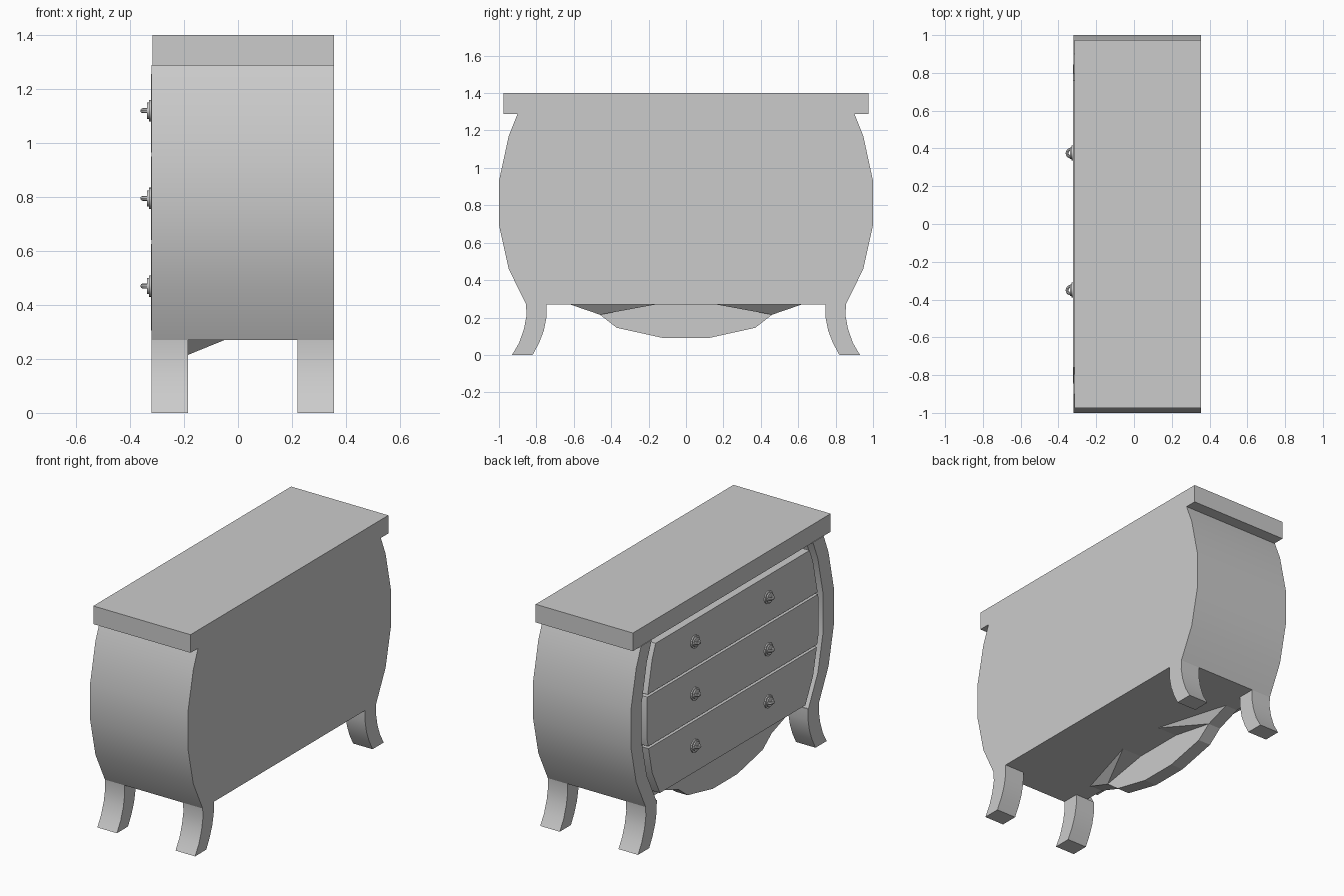
import bpy, bmesh, math
from mathutils import Matrix

if "Cube" in bpy.data.objects:
    bpy.data.objects.remove(bpy.data.objects["Cube"])

# Half outline of the swelling case as (y, z), top to bottom
SIDE = [(0.90, 1.29), (0.948, 1.17), (1.0, 0.93), (1.0, 0.695), (0.948, 0.46), (0.855, 0.27)]
FRONT, PANEL, BACK = -0.32, -0.27, 0.355


def finish(name, bm, smooth=True):
    bmesh.ops.recalc_face_normals(bm, faces=bm.faces)
    me = bpy.data.meshes.new(name)
    bm.to_mesh(me)
    bm.free()
    ob = bpy.data.objects.new(name, me)
    bpy.context.collection.objects.link(ob)
    if smooth:
        bpy.ops.object.select_all(action='DESELECT')
        ob.select_set(True)
        bpy.context.view_layer.objects.active = ob
        bpy.ops.object.shade_smooth_by_angle(angle=math.radians(35))
    return ob


def prism(name, pts, x0, x1, smooth=True):
    """Extrude a (y, z) polygon along x."""
    bm = bmesh.new()
    face = bm.faces.new([bm.verts.new((x0, y, z)) for y, z in pts])
    out = bmesh.ops.extrude_face_region(bm, geom=[face])
    moved = [v for v in out['geom'] if isinstance(v, bmesh.types.BMVert)]
    bmesh.ops.translate(bm, verts=moved, vec=(x1 - x0, 0, 0))
    return finish(name, bm, smooth)


def both(half):
    """Mirror a half outline into a closed symmetric polygon."""
    return half + [(-y, z) for y, z in reversed(half)]


def width(z):
    """Half width of the case at height z."""
    for (ya, za), (yb, zb) in zip(SIDE, SIDE[1:]):
        if zb <= z <= za:
            return yb + (ya - yb) * (z - zb) / (za - zb)
    return SIDE[-1][0]


# Case and top
prism("case", both(SIDE), PANEL, BACK)
prism("top_slab", both([(0.975, 1.40), (0.975, 1.287)]), FRONT + 0.004, BACK, False)

# Front apron
prism("apron", both([(0.62, 0.272), (0.46, 0.215), (0.37, 0.145), (0.12, 0.09)]),
      PANEL, -0.185, False)

leg_out = [(0.855, 0.27), (0.853, 0.21), (0.866, 0.14), (0.892, 0.065), (0.93, 0.0)]
leg_in = [(0.82, 0.0), (0.785, 0.065), (0.76, 0.13), (0.746, 0.20), (0.745, 0.27)]
for s, side in ((1, "left"), (-1, "right")):
    # Raised frame stile following the case outline
    stile = SIDE + [(y - 0.105, z) for y, z in reversed(SIDE)]
    prism(side + "_stile", [(s * y, z) for y, z in stile], FRONT, PANEL)
    # Curved legs
    leg = [(s * y, z) for y, z in leg_out + leg_in]
    prism(side + "_front_leg", leg, FRONT, -0.185)
    prism(side + "_back_leg", leg, 0.22, BACK)
    # Sloped brace behind the apron
    bm = bmesh.new()
    for co in ((-0.185, 0.62, 0.27), (-0.185, 0.46, 0.215), (-0.05, 0.16, 0.27), (-0.185, 0.16, 0.27)):
        bm.verts.new((co[0], s * co[1], co[2]))
    bmesh.ops.convex_hull(bm, input=bm.verts)
    finish(side + "_apron_brace", bm, False)


def pull(name, y, z):
    """Round back plate with a half-ring handle."""
    bm = bmesh.new()
    for r, depth, x in ((0.04, 0.012, FRONT - 0.004), (0.03, 0.012, FRONT - 0.012)):
        bmesh.ops.create_cone(bm, cap_ends=True, segments=20, radius1=r, radius2=r, depth=depth,
                              matrix=Matrix.Translation((x, y, z)) @ Matrix.Rotation(math.pi / 2, 4, 'Y'))
    rings = []
    for i in range(11):
        a = math.pi * i / 10
        ring = []
        for j in range(8):
            b = math.tau * j / 8
            r = 0.02 + 0.008 * math.cos(b)
            ring.append(bm.verts.new((FRONT - 0.014 - r * math.sin(a), y + r * math.cos(a),
                                      z + 0.009 * math.sin(b))))
        rings.append(ring)
    for p, q in zip(rings, rings[1:]):
        for j in range(8):
            k = (j + 1) % 8
            bm.faces.new((p[j], p[k], q[k], q[j]))
    finish(name, bm)


# Three drawers with two pulls each
for n, (lo, hi) in enumerate(((0.305, 0.625), (0.64, 0.95), (0.965, 1.255)), 1):
    zs = [hi] + [z for _, z in SIDE if lo < z < hi] + [lo]
    prism(f"drawer_{n}", both([(width(z) - 0.155, z) for z in zs]), FRONT - 0.002, PANEL + 0.005)
    for y, side in ((0.375, "left"), (-0.35, "right")):
        pull(f"drawer_{n}_{side}_pull", y, 0.47 + 0.325 * (n - 1))
